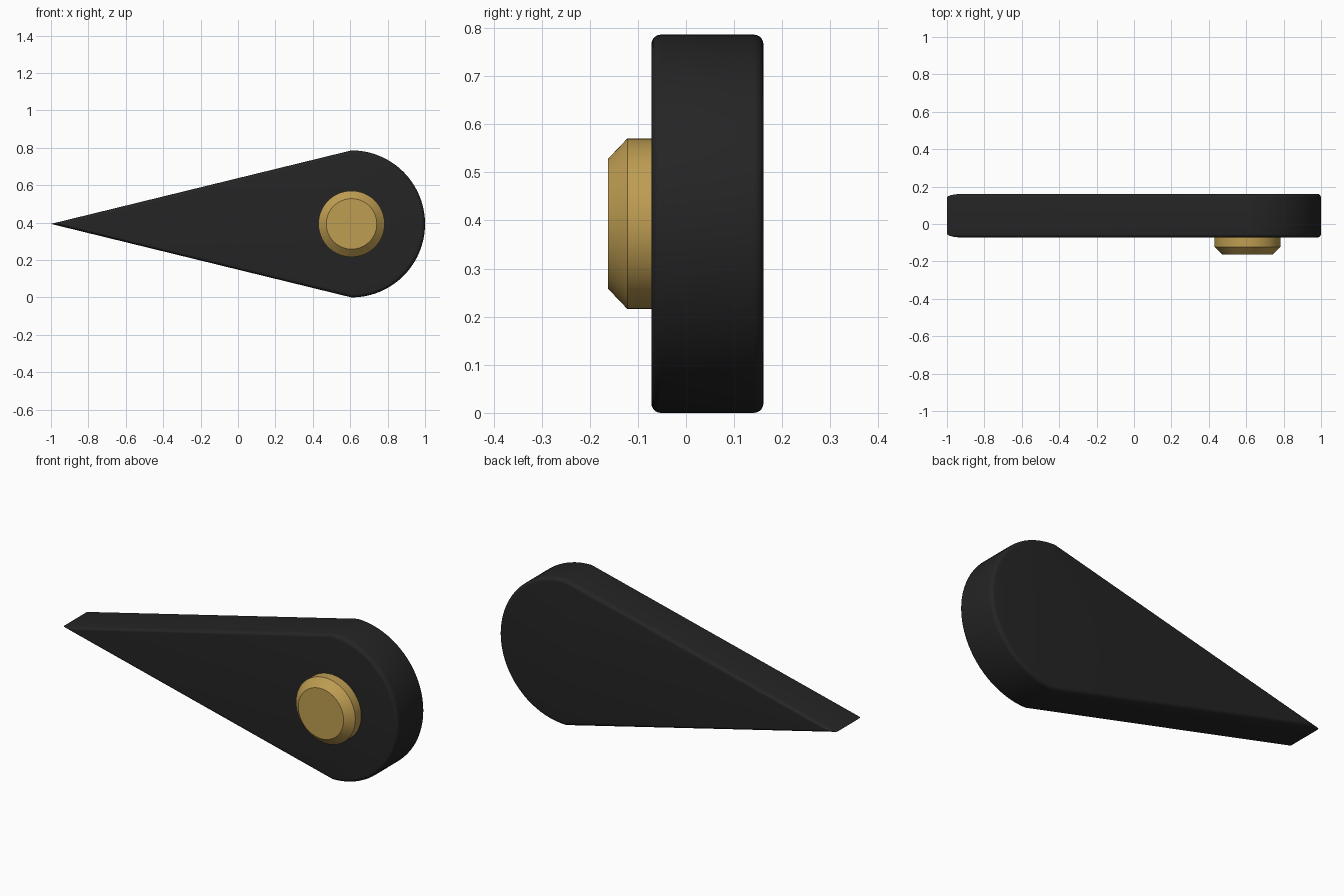
import bpy, bmesh, math

if "Cube" in bpy.data.objects:
    bpy.data.objects.remove(bpy.data.objects["Cube"], do_unlink=True)

CX, R = 0.607, 0.393          # centre and radius of the round end
BACK, FRONT = 0.161, -0.072   # body depth range


def material(name, rgb):
    mat = bpy.data.materials.new(name)
    mat.use_nodes = True
    mat.diffuse_color = (*rgb, 1)
    mat.node_tree.nodes["Principled BSDF"].inputs["Base Color"].default_value = (*rgb, 1)
    return mat


def finish(bm, name, mat, angle):
    bmesh.ops.recalc_face_normals(bm, faces=bm.faces)
    mesh = bpy.data.meshes.new(name)
    bm.to_mesh(mesh)
    bm.free()
    mesh.materials.append(mat)
    obj = bpy.data.objects.new(name, mesh)
    bpy.context.collection.objects.link(obj)
    bpy.ops.object.select_all(action="DESELECT")
    obj.select_set(True)
    bpy.context.view_layer.objects.active = obj
    bpy.ops.object.shade_smooth_by_angle(angle=math.radians(angle))
    return obj


def circle(bm, radius, y, count=64):
    angles = [2 * math.pi * i / count for i in range(count)]
    return [bm.verts.new((CX + radius * math.cos(a), y, R + radius * math.sin(a))) for a in angles]


black = material("matte black", (0.018, 0.018, 0.018))
gold = material("brushed gold", (0.52, 0.34, 0.085))

# Teardrop body: pointed tip plus half-round end, extruded with rounded rims
bm = bmesh.new()
steps = 40
outline = [(-1, R)]
for i in range(steps + 1):
    a = math.pi * (i / steps - 0.5)
    outline.append((CX + R * math.cos(a), R + R * math.sin(a)))
face = bm.faces.new([bm.verts.new((x, FRONT, z)) for x, z in outline])
extruded = bmesh.ops.extrude_face_region(bm, geom=[face], use_keep_orig=True)["geom"]
for v in extruded:
    if isinstance(v, bmesh.types.BMVert):
        v.co.y = BACK
rims = [e for e in bm.edges if abs(e.verts[0].co.y - e.verts[1].co.y) < 0.001]
bmesh.ops.bevel(bm, geom=rims, offset=0.02, segments=5, profile=0.5,
                affect="EDGES", clamp_overlap=False)
finish(bm, "pointer_body", black, 40)

# Round pivot cap with a chamfered front
bm = bmesh.new()
rings = [circle(bm, r, y) for r, y in ((0.177, -0.06), (0.177, -0.122), (0.135, -0.162))]
for a, b in zip(rings, rings[1:]):
    for i in range(len(a)):
        j = (i + 1) % len(a)
        bm.faces.new((a[i], a[j], b[j], b[i]))
bm.faces.new(rings[0])
bm.faces.new(rings[-1])
finish(bm, "pivot_cap", gold, 30)
